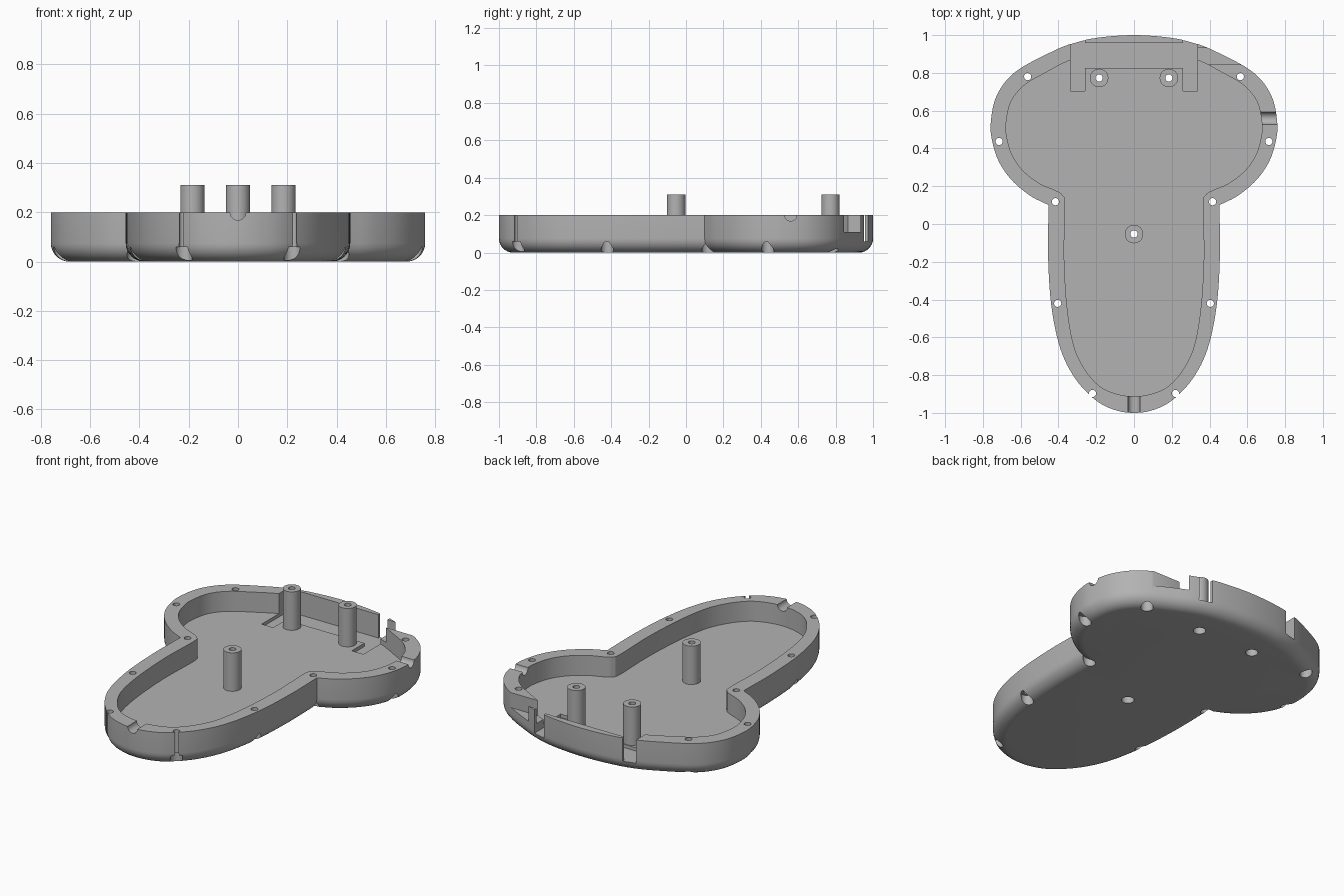
import bpy, bmesh, math
from mathutils import Vector

cube = bpy.data.objects.get("Cube")
if cube:
    bpy.data.objects.remove(cube, do_unlink=True)

grey = bpy.data.materials.new("light grey plastic")
grey.use_nodes = True
grey.diffuse_color = (0.45, 0.45, 0.45, 1)
grey.node_tree.nodes["Principled BSDF"].inputs["Base Color"].default_value = (0.45, 0.45, 0.45, 1)

RIM, FLOOR, RECESS, POST_TOP, FILLET = 0.2, 0.08, 0.06, 0.31, 0.075


def curve_through(points, steps=6):
    """Smooth 2D curve; ends on the centre line stay symmetric."""
    pts = [Vector(p) for p in points]

    def phantom(end, nxt):
        return Vector((-nxt.x, nxt.y)) if end.x == 0 else 2 * end - nxt
    p = [phantom(pts[0], pts[1])] + pts + [phantom(pts[-1], pts[-2])]
    out = []
    for i in range(1, len(p) - 2):
        a, b, c, d = p[i - 1:i + 3]
        for k in range(steps):
            t = k / steps
            out.append(0.5 * (2 * b + (c - a) * t + (2 * a - 5 * b + 4 * c - d) * t ** 2
                              + (3 * b - a - 3 * c + d) * t ** 3))
    return out + [pts[-1]]


def mirrored(half):
    return half + [Vector((-p.x, p.y)) for p in reversed(half[1:-1])]


def inset(loop, dist):
    """Offset a counter-clockwise loop inwards."""
    out = []
    for i, p in enumerate(loop):
        e1 = (p - loop[i - 1]).normalized()
        e2 = (loop[(i + 1) % len(loop)] - p).normalized()
        n1, n2 = Vector((-e1.y, e1.x)), Vector((-e2.y, e2.x))
        out.append(p + (n1 + n2) * dist / (1 + n1.dot(n2)))
    return out


def new_object(name, bm):
    bmesh.ops.recalc_face_normals(bm, faces=bm.faces)
    mesh = bpy.data.meshes.new(name)
    bm.to_mesh(mesh)
    bm.free()
    mesh.materials.append(grey)
    ob = bpy.data.objects.new(name, mesh)
    bpy.context.collection.objects.link(ob)
    return ob


def loft(name, rings):
    """Closed solid through stacked (loop, z) rings."""
    bm = bmesh.new()
    rows = [[bm.verts.new((p[0], p[1], z)) for p in loop] for loop, z in rings]
    n = len(rows[0])
    for low, high in zip(rows, rows[1:]):
        for i in range(n):
            j = (i + 1) % n
            bm.faces.new((low[i], low[j], high[j], high[i]))
    bm.faces.new(rows[0][::-1])
    bm.faces.new(rows[-1])
    return new_object(name, bm)


def circle(x, y, r, n=32):
    return [(x + r * math.cos(math.tau * i / n), y + r * math.sin(math.tau * i / n)) for i in range(n)]


def box(x0, x1, y0, y1, z0, z1=0.5):
    loop = [(x0, y0), (x1, y0), (x1, y1), (x0, y1)]
    return loft("box_cutter", [(loop, z0), (loop, z1)])


def rod(axis, x, y, r):
    """Horizontal rod at rim height, for cable grooves."""
    ob = loft("groove_cutter", [(circle(0, 0, r), -0.1), (circle(0, 0, r), 0.1)])
    ob.rotation_euler[1 if axis == "x" else 0] = math.pi / 2
    ob.location = (x, y, RIM)
    return ob


def apply_cuts(target, cutters):
    bpy.context.view_layer.update()
    for c in cutters:
        c.hide_render = True
        mod = target.modifiers.new("cut", "BOOLEAN")
        mod.operation, mod.solver, mod.object = "DIFFERENCE", "EXACT", c
    bpy.context.view_layer.objects.active = target
    for mod in list(target.modifiers):
        bpy.ops.object.modifier_apply(modifier=mod.name)


# Outer outline: body, then the wider head, meeting at a sharp corner
body = curve_through([(0, -1), (0.1, -0.985), (0.2, -0.935), (0.31, -0.82), (0.39, -0.66),
                      (0.438, -0.43), (0.455, -0.16), (0.452, 0.1)])
head = curve_through([(0.452, 0.1), (0.55, 0.15), (0.65, 0.235), (0.72, 0.34), (0.755, 0.46),
                      (0.757, 0.55), (0.735, 0.66), (0.68, 0.755), (0.6, 0.825), (0.47, 0.895),
                      (0.34, 0.952), (0.2, 0.985), (0, 1)])
outer = mirrored(body[:-1] + head)

# Inner outline of the cavity
inner = mirrored(curve_through([(0, -0.912), (0.09, -0.9), (0.18, -0.86), (0.26, -0.77), (0.32, -0.64),
                                (0.355, -0.43), (0.37, -0.16), (0.364, 0.1), (0.38, 0.155), (0.42, 0.18),
                                (0.5, 0.215), (0.585, 0.28), (0.645, 0.365), (0.675, 0.47), (0.675, 0.55),
                                (0.65, 0.65), (0.58, 0.735), (0.47, 0.8), (0.34, 0.866), (0.2, 0.9), (0, 0.915)]))

# Tray with a rounded bottom edge
rings = []
for k in range(9):
    a = math.pi / 2 * k / 8
    rings.append((inset(outer, FILLET * (1 - math.sin(a))), FILLET * (1 - math.cos(a))))
tray = loft("tray", rings + [(outer, RIM)])

# Cavity, stepped recess behind the posts, side slots through the back wall
cuts = [loft("cavity_cutter", [(inner, FLOOR), (inner, 0.5)]),
        box(-0.3, 0.3, 0.825, 0.957, RECESS)]
for s in (-1, 1):
    xs = sorted((s * 0.26, s * 0.337))
    cuts.append(box(*xs, 0.705, 1.1, RECESS))
# Side window and the two cable grooves
cuts += [box(0.32, 0.7, 0.845, 0.932, 0.11),
         rod("x", 0.73, 0.56, 0.032), rod("y", 0, -0.96, 0.032)]

# Screw holes with counterbores from below
posts = [(-0.185, 0.773), (0.185, 0.773), (0, -0.053)]
rim_holes = [(0.563, 0.78), (0.714, 0.437), (0.416, 0.118), (0.404, -0.42), (0.22, -0.897)]
pins = []
for x, y in posts + rim_holes + [(-x, y) for x, y in rim_holes]:
    wide, thin = circle(x, y, 0.034), circle(x, y, 0.019)
    pins.append(loft("screw_cutter", [(wide, -0.1), (wide, 0.06), (thin, 0.06), (thin, 0.5)]))
apply_cuts(tray, cuts + pins)

# Hollow screw posts
parts = [tray]
for name, (x, y), pin in zip(("right_post", "left_post", "front_post"), posts, pins):
    ring = circle(x, y, 0.049, 48)
    post = loft(name, [(ring, 0.07), (ring, POST_TOP)])
    apply_cuts(post, [pin])
    parts.append(post)

for c in cuts + pins:
    bpy.data.objects.remove(c, do_unlink=True)

bpy.ops.object.select_all(action="DESELECT")
for ob in parts:
    ob.select_set(True)
bpy.context.view_layer.objects.active = tray
bpy.ops.object.shade_smooth_by_angle(angle=math.radians(30))
